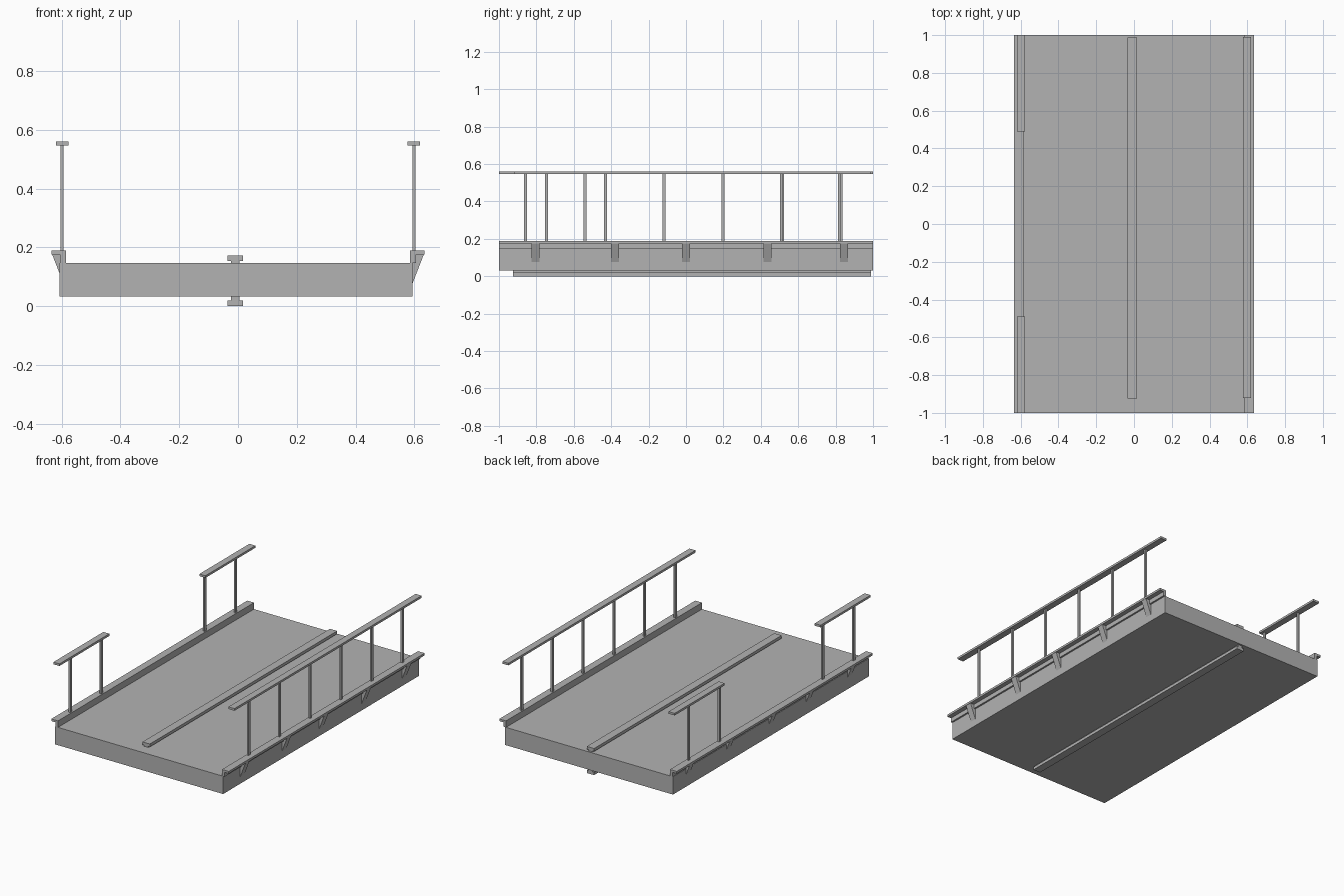
import bpy
import bmesh

cube = bpy.data.objects.get("Cube")
if cube:
    bpy.data.objects.remove(cube, do_unlink=True)

grey = bpy.data.materials.new("plain_grey")
grey.use_nodes = True
GREY = (0.45, 0.45, 0.45, 1)
grey.diffuse_color = GREY
grey.node_tree.nodes["Principled BSDF"].inputs["Base Color"].default_value = GREY


def extrude(name, profile, spans):
    """Sweep an x-z profile along y, once for each (start, end) span."""
    bm = bmesh.new()
    for y0, y1 in spans:
        face = bm.faces.new([bm.verts.new((x, y0, z)) for x, z in profile])
        result = bmesh.ops.extrude_face_region(bm, geom=[face], use_keep_orig=True)
        verts = [v for v in result["geom"] if isinstance(v, bmesh.types.BMVert)]
        bmesh.ops.translate(bm, verts=verts, vec=(0, y1 - y0, 0))
    bmesh.ops.recalc_face_normals(bm, faces=bm.faces)
    mesh = bpy.data.meshes.new(name)
    bm.to_mesh(mesh)
    bm.free()
    mesh.materials.append(grey)
    obj = bpy.data.objects.new(name, mesh)
    bpy.context.collection.objects.link(obj)
    return obj


def rect(x0, x1, z0, z1):
    return [(x0, z0), (x1, z0), (x1, z1), (x0, z1)]


def around(centres, width):
    return [(y - width / 2, y + width / 2) for y in centres]


# Deck slab
DECK_LOW, DECK_TOP = 0.032, 0.147
extrude("deck", rect(-0.607, 0.594, DECK_LOW, DECK_TOP), [(-1, 1)])

# T-shaped strips along the middle, above and below the deck
MID = -0.009


def tee(base, step, top):
    return [(MID - 0.014, base), (MID + 0.014, base), (MID + 0.014, step),
            (MID + 0.026, step), (MID + 0.026, top), (MID - 0.026, top),
            (MID - 0.026, step), (MID - 0.014, step)]


STRIP = [(-0.925, 0.988)]
extrude("upper_strip", tee(DECK_TOP, 0.153, 0.172), STRIP)
extrude("lower_strip", tee(DECK_LOW, 0.019, 0), STRIP)

# Each side: post positions and handrail spans
SIDES = {
    "right": (1, [-0.745, -0.43, -0.118, 0.197, 0.51, 0.822], [(-0.92, 0.99)]),
    "left": (-1, [-0.857, -0.541, 0.515, 0.828], [(-1, -0.49), (0.49, 1)]),
}
CURB_TOP, FLANGE, RAIL_LOW, RAIL_TOP = 0.189, 0.175, 0.546, 0.56
curb = [(0.586, DECK_TOP), (0.605, DECK_TOP), (0.605, FLANGE),
        (0.634, FLANGE), (0.634, CURB_TOP), (0.586, CURB_TOP)]
bracket = [(0.594, 0.077), (0.632, FLANGE), (0.594, FLANGE)]

for side, (sign, posts, rails) in SIDES.items():
    def flip(profile):
        return [(sign * x, z) for x, z in profile]

    extrude(side + "_curb", flip(curb), [(-1, 1)])
    extrude(side + "_brackets", flip(bracket),
            around([-0.805, -0.38, 0, 0.435, 0.845], 0.042))
    extrude(side + "_posts", flip(rect(0.593, 0.604, CURB_TOP, RAIL_LOW)),
            around(posts, 0.016))
    extrude(side + "_handrail", flip(rect(0.576, 0.619, RAIL_LOW, RAIL_TOP)), rails)
